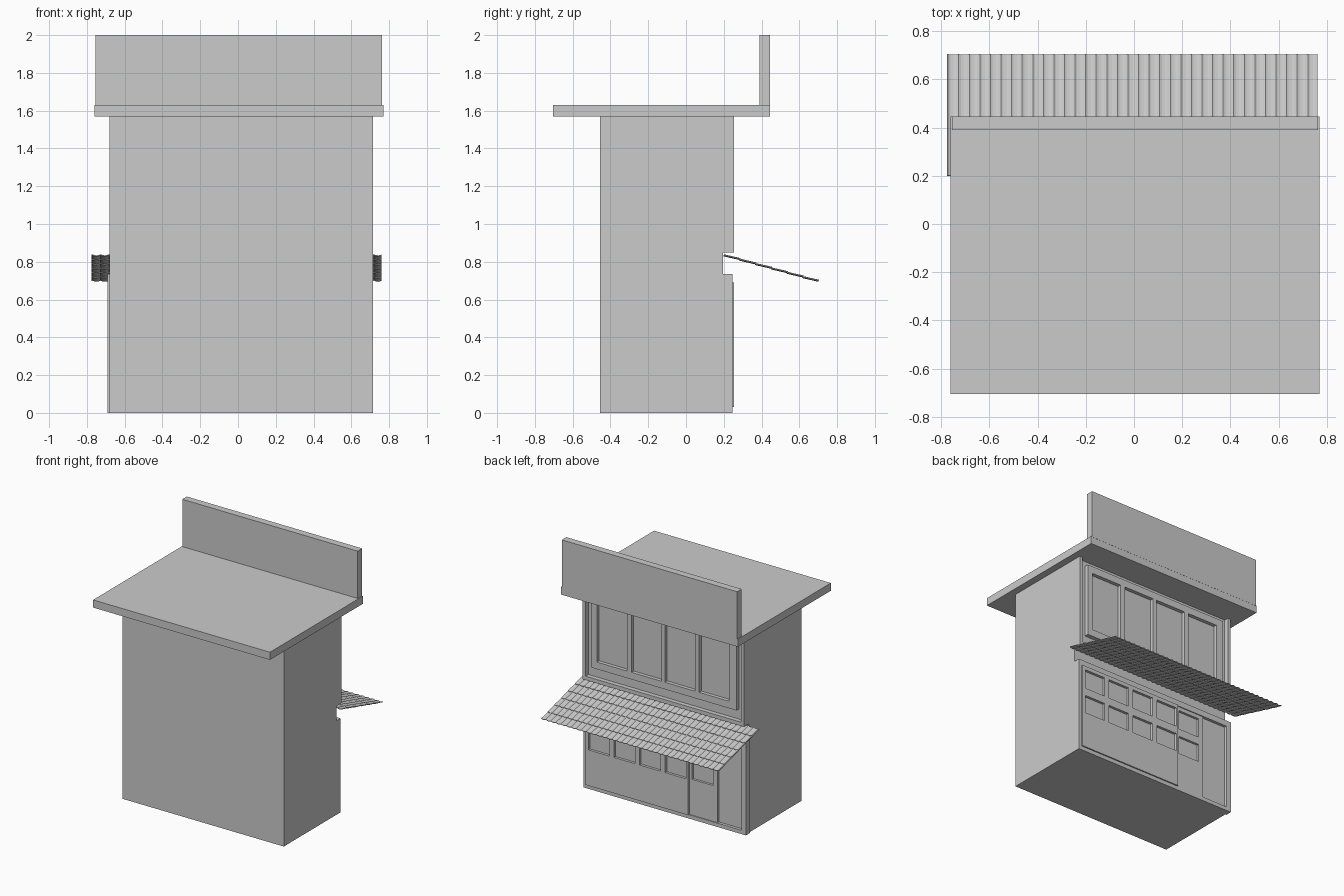
import bpy, bmesh, math
from mathutils import Vector

if "Cube" in bpy.data.objects:
    bpy.data.objects.remove(bpy.data.objects["Cube"])


def finish(name, bm):
    mesh = bpy.data.meshes.new(name)
    bm.to_mesh(mesh)
    bm.free()
    obj = bpy.data.objects.new(name, mesh)
    bpy.context.collection.objects.link(obj)
    return obj


def box(name, x0, x1, y0, y1, z0, z1):
    bm = bmesh.new()
    bmesh.ops.create_cube(bm, size=1)
    for v in bm.verts:
        v.co = ((x0 + x1) / 2 + v.co.x * (x1 - x0),
                (y0 + y1) / 2 + v.co.y * (y1 - y0),
                (z0 + z1) / 2 + v.co.z * (z1 - z0))
    return finish(name, bm)


def facade(name, base, rects):
    """Relief wall facing +y: later rectangles (x0, x1, z0, z1, y) replace earlier ones."""
    bm = bmesh.new()
    xs = sorted({round(v, 4) for r in rects for v in r[:2]})
    zs = sorted({round(v, 4) for r in rects for v in r[2:4]})

    def depth(i, k):
        if not (0 <= i < len(xs) - 1 and 0 <= k < len(zs) - 1):
            return base
        cx, cz = (xs[i] + xs[i + 1]) / 2, (zs[k] + zs[k + 1]) / 2
        return [r[4] for r in rects if r[0] < cx < r[1] and r[2] < cz < r[3]][-1]

    def quad(*pts):
        bm.faces.new([bm.verts.new(p) for p in pts])

    for i in range(len(xs)):
        for k in range(len(zs)):
            x, z, d = xs[i], zs[k], depth(i, k)
            if i < len(xs) - 1 and k < len(zs) - 1:
                X, Z = xs[i + 1], zs[k + 1]
                quad((x, d, z), (x, d, Z), (X, d, Z), (X, d, z))
            if k < len(zs) - 1 and depth(i - 1, k) != d:
                e, Z = depth(i - 1, k), zs[k + 1]
                quad((x, e, z), (x, e, Z), (x, d, Z), (x, d, z))
            if i < len(xs) - 1 and depth(i, k - 1) != d:
                e, X = depth(i, k - 1), xs[i + 1]
                quad((x, e, z), (x, d, z), (X, d, z), (X, e, z))
    # closing back face
    quad((xs[0], base, zs[0]), (xs[-1], base, zs[0]), (xs[-1], base, zs[-1]), (xs[0], base, zs[-1]))
    bmesh.ops.remove_doubles(bm, verts=bm.verts, dist=1e-5)
    bmesh.ops.dissolve_limit(bm, angle_limit=0.01, verts=bm.verts, edges=bm.edges)
    bmesh.ops.recalc_face_normals(bm, faces=bm.faces)
    return finish(name, bm)


# main volumes
box("building_body", -0.68, 0.715, -0.455, 0.195, 0, 1.57)
box("roof_slab", -0.76, 0.77, -0.705, 0.445, 1.57, 1.63)
box("parapet_board", -0.755, 0.762, 0.39, 0.446, 1.625, 2.0)

# upper floor: corner posts, recessed wall, projecting frame with four panes
upper = [(-0.68, 0.715, 0.85, 1.57, 0.255),
         (-0.655, 0.69, 0.88, 1.57, 0.22),
         (-0.613, 0.64, 0.96, 1.53, 0.253)]
for a, b in ((0.335, 0.595), (0.035, 0.295), (-0.255, 0.005), (-0.55, -0.29)):
    upper.append((a, b, 1.015, 1.475, 0.225))
facade("upper_window_wall", 0.195, upper)

# ground floor: front panel, door and side opening stepping inward
lower = [(-0.69, 0.715, 0, 0.735, 0.245),
         (-0.195, 0.69, 0.03, 0.69, 0.255),
         (-0.44, -0.195, 0.03, 0.69, 0.238),
         (-0.65, -0.44, 0.03, 0.69, 0.222)]
for i in range(5):
    right = 0.665 - i * 0.221
    face = 0.235 if i < 4 else 0.22
    for z0, z1 in ((0.31, 0.45), (0.51, 0.66)):
        lower.append((right - 0.18, right, z0, z1, face))
facade("ground_floor_wall", 0.195, lower)

# awning of overlapping pantiles
bm = bmesh.new()
cols, rows = 35, 6
x_start, pitch = -0.775, 1.535 / cols
slope = Vector((0, 0.5, -0.138)).normalized()
up = Vector((0, -slope.z, slope.y))
origin = Vector((0, 0.198, 0.829))
length = 0.521 / rows
profile = [(0, 0.005), (0.1, 0.006), (0.3, 0.002), (0.6, 0.0), (0.85, 0.002), (1.0, 0.005)]
thick = 0.005
for r in range(rows):
    for c in range(cols):
        loops = []
        for t, lift in ((r * length, 0.0), ((r + 1) * length + (0.004 if r < rows - 1 else 0), 0.004)):
            pts = [(u, h + thick) for u, h in profile] + [(u, h) for u, h in reversed(profile)]
            loops.append([bm.verts.new(origin + Vector((x_start + (c + u) * pitch, 0, 0))
                                       + slope * t + up * (h + lift)) for u, h in pts])
        a, b = loops
        n = len(a)
        for i in range(n):
            j = (i + 1) % n
            bm.faces.new((a[i], a[j], b[j], b[i]))
        bm.faces.new(a[::-1])
        bm.faces.new(b)
bmesh.ops.recalc_face_normals(bm, faces=bm.faces)
finish("tiled_awning", bm)
